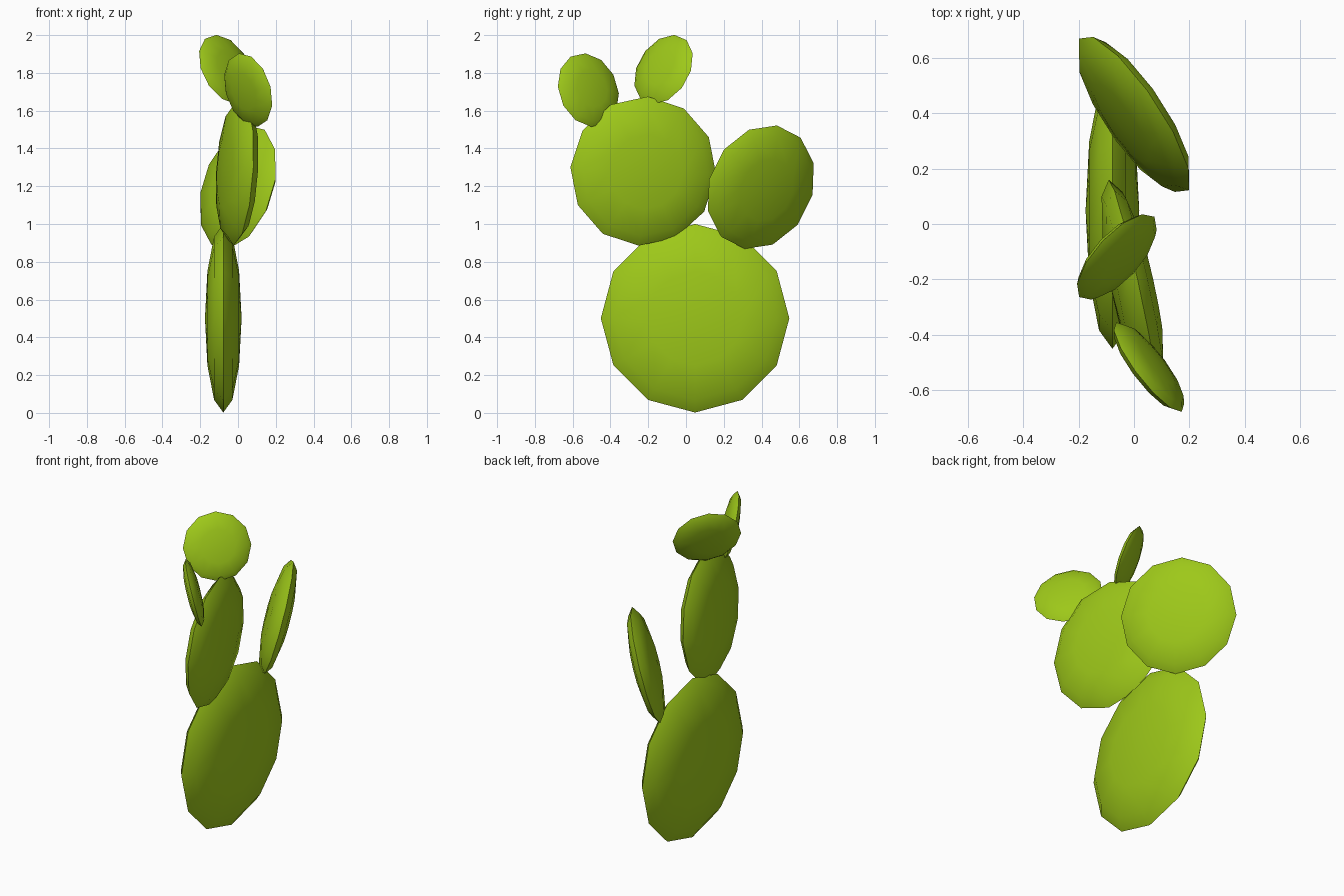
import bpy, bmesh, math
from mathutils import Vector, Matrix

if "Cube" in bpy.data.objects:
    bpy.data.objects.remove(bpy.data.objects["Cube"])

green = bpy.data.materials.new("cactus_green")
green.diffuse_color = (0.34, 0.58, 0.01, 1)
green.use_nodes = True
green.node_tree.nodes["Principled BSDF"].inputs["Base Color"].default_value = green.diffuse_color


def pad(name, centre, normal, up, radius, thick):
    """Flattened 12-sided sphere: poles along normal, one rim vertex toward up."""
    n = Vector(normal).normalized()
    u = Vector(up)
    u = (u - n * u.dot(n)).normalized()
    v = n.cross(u)
    turn = Matrix((u, v, n)).transposed().to_4x4()
    bm = bmesh.new()
    bmesh.ops.create_uvsphere(bm, u_segments=12, v_segments=6, radius=1)
    bm.transform(turn @ Matrix.Diagonal((radius, radius, thick, 1)))
    mesh = bpy.data.meshes.new(name)
    bm.to_mesh(mesh)
    bm.free()
    mesh.materials.append(green)
    ob = bpy.data.objects.new(name, mesh)
    ob.location = centre
    bpy.context.collection.objects.link(ob)
    # smooth faces, crisp rim
    bpy.ops.object.select_all(action='DESELECT')
    ob.select_set(True)
    bpy.context.view_layer.objects.active = ob
    bpy.ops.object.shade_smooth_by_angle(angle=math.radians(35))
    return ob


# large pad standing on the ground
pad("base_pad", (-0.078, 0.048, 0.501), (1, 0, 0), (0, 0, 1), 0.499, 0.097)
# second pad stacked on the base
pad("upper_pad", (-0.005, -0.226, 1.28), (1, 0.22, -0.06), (0.02, 0.025, 0.39), 0.396, 0.077)
# side pad growing from the base
pad("side_pad", (0, 0.396, 1.195), (0.80, 0.54, -0.26), (0.048, 0.085, 0.325), 0.341, 0.066)
# two small buds on the upper pad
pad("back_bud", (-0.062, -0.119, 1.818), (0.68, -0.62, 0.386), (-0.048, 0.053, 0.175), 0.199, 0.039)
pad("front_bud", (0.054, -0.517, 1.709), (0.77, 0.59, 0.24), (-0.045, -0.012, 0.193), 0.201, 0.039)
